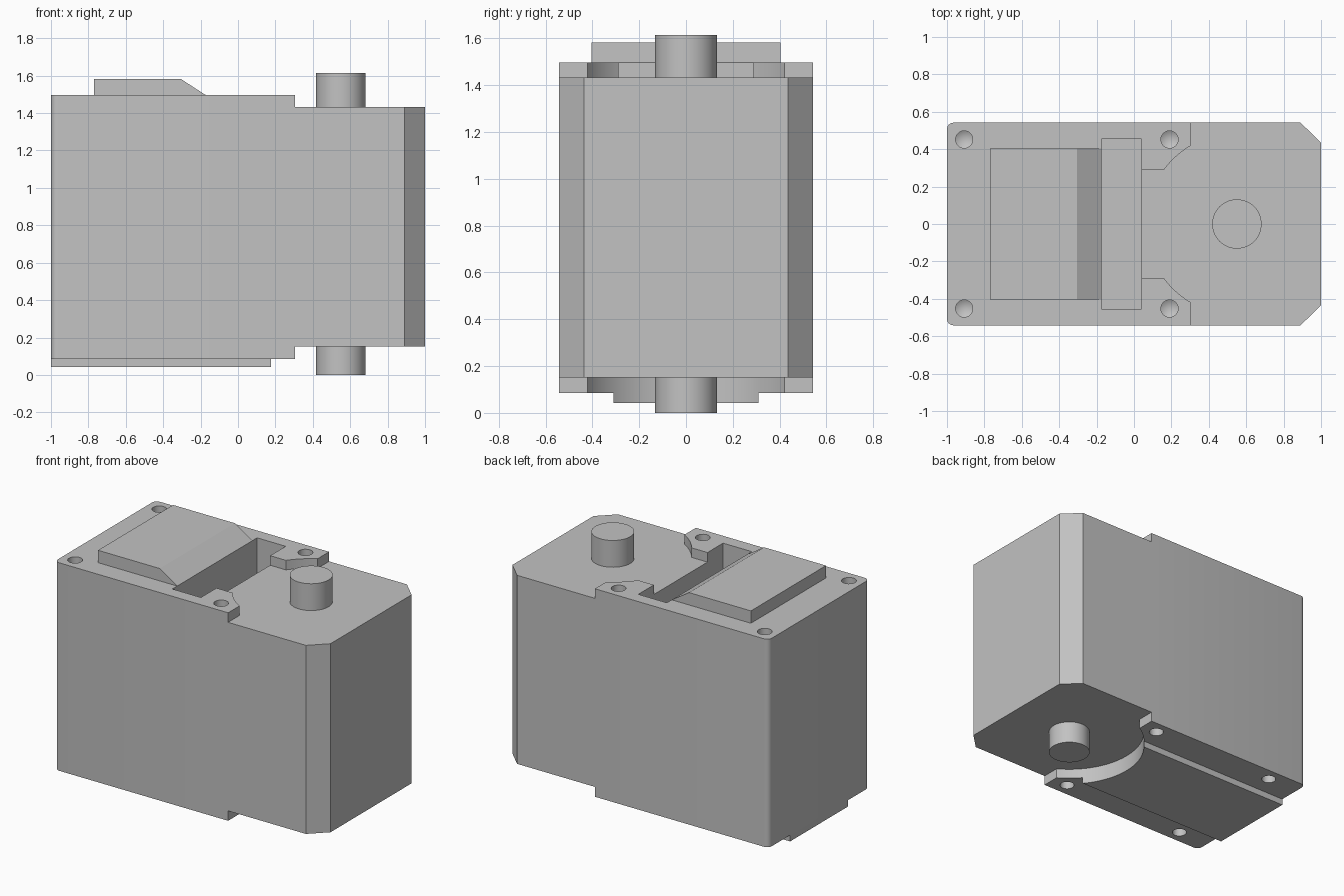
import bpy, bmesh
from math import atan2, cos, sin, tau, pi

if "Cube" in bpy.data.objects:
    bpy.data.objects.remove(bpy.data.objects["Cube"])

grey = bpy.data.materials.new("light_grey")
grey.use_nodes = True
colour = (0.54, 0.54, 0.54, 1)
grey.diffuse_color = colour
grey.node_tree.nodes["Principled BSDF"].inputs["Base Color"].default_value = colour

AXIS, RECESS = 0.55, 0.486            # shaft position, clearance radius
BOTTOM, LOW, HIGH, TOP = 0.085, 0.152, 1.433, 1.498


def finish(name, bm):
    bmesh.ops.recalc_face_normals(bm, faces=bm.faces)
    mesh = bpy.data.meshes.new(name)
    bm.to_mesh(mesh)
    bm.free()
    mesh.materials.append(grey)
    obj = bpy.data.objects.new(name, mesh)
    bpy.context.collection.objects.link(obj)
    return obj


def prism(name, points, start, depth, axis="z"):
    """Extrude an outline along z (xy outline) or y (xz outline)."""
    bm = bmesh.new()
    if axis == "z":
        coords, move = [(a, b, start) for a, b in points], (0, 0, depth)
    else:
        coords, move = [(a, start, b) for a, b in points], (0, depth, 0)
    face = bm.faces.new([bm.verts.new(c) for c in coords])
    new = bmesh.ops.extrude_face_region(bm, geom=[face])["geom"]
    bmesh.ops.translate(bm, vec=move, verts=[v for v in new if isinstance(v, bmesh.types.BMVert)])
    return finish(name, bm)


def rect(x0, x1, y):
    return [(x0, -y), (x1, -y), (x1, y), (x0, y)]


def circle(x, y, r, n):
    return [(x + r * cos(tau * i / n), y + r * sin(tau * i / n)) for i in range(n)]


def arc(a, b, n):
    return [(AXIS + RECESS * cos(a + (b - a) * i / n), RECESS * sin(a + (b - a) * i / n))
            for i in range(n + 1)]


def drill(name, x, y, z, down):
    """Blind hole cutter with a conical tip."""
    bm = bmesh.new()
    n, r = 24, 0.046
    rings = [[bm.verts.new((px, py, z + h * down)) for px, py in circle(x, y, r, n)]
             for h in (-0.1, 0.2)]
    tip = bm.verts.new((x, y, z + 0.227 * down))
    bm.faces.new(rings[0])
    for i in range(n):
        j = (i + 1) % n
        bm.faces.new((rings[0][i], rings[0][j], rings[1][j], rings[1][i]))
        bm.faces.new((rings[1][i], rings[1][j], tip))
    return finish(name, bm)


def cut(target, cutters):
    for c in cutters:
        mod = target.modifiers.new(c.name, "BOOLEAN")
        mod.operation, mod.solver, mod.object = "DIFFERENCE", "EXACT", c
    bpy.context.view_layer.update()
    graph = bpy.context.evaluated_depsgraph_get()
    mesh = bpy.data.meshes.new_from_object(target.evaluated_get(graph))
    target.modifiers.clear()
    target.data = mesh


# Case outline: rounded rear corners, chamfered front corners
half = [(1, 0.435), (0.89, 0.542)]
half += [(-0.965 + 0.035 * cos(a), 0.507 + 0.035 * sin(a))
         for a in [pi / 2 + pi / 2 * i / 4 for i in range(5)]]
outline = half + [(x, -y) for x, y in reversed(half)]
case = prism("case", outline, BOTTOM, TOP - BOTTOM)

# Cutters: round clearance below, clearance with a square throat above
edge = atan2(0.42, 0.305 - AXIS)
throat = atan2(0.288, 0.158 - AXIS)
open_end = [(1.2, -0.8), (1.2, 0.8), (0.305, 0.8)]
low_cut = prism("low_clearance_cutter", open_end + arc(edge, tau - edge, 40) + [(0.305, -0.8)],
                -0.2, LOW + 0.2)
high_cut = prism("high_clearance_cutter",
                 open_end + arc(edge, throat, 8) + [(0.04, 0.288), (0.04, -0.288)]
                 + arc(tau - throat, tau - edge, 8) + [(0.305, -0.8)], HIGH, 0.3)
slot = prism("slot_cutter", rect(-0.175, 0.04, 0.455), 1.1, 0.6)

# Screw holes in both lids
holes = []
for z, down, xs in ((TOP, -1, (-0.908, 0.19)), (BOTTOM, 1, (-0.765, 0.19))):
    for x in xs:
        for y in (-0.452, 0.452):
            holes.append(drill("screw_hole_cutter", x, y, z, down))

cut(case, [low_cut, high_cut, slot] + holes)

# Raised lid panels
ramp = prism("top_ramp", [(-0.77, TOP), (-0.175, TOP), (-0.305, 1.582), (-0.77, 1.582)],
             -0.403, 0.806, "y")
plate = prism("bottom_plate", rect(-1, 0.3, 0.31), 0.042, BOTTOM - 0.042)
cut(plate, [low_cut])

# Shafts
output_shaft = prism("output_shaft", circle(AXIS, 0, 0.132, 48), HIGH, 1.615 - HIGH)
pivot_shaft = prism("pivot_shaft", circle(AXIS, 0, 0.132, 48), 0, LOW)

for c in [low_cut, high_cut, slot] + holes:
    bpy.data.objects.remove(c)

bpy.ops.object.select_all(action="DESELECT")
for obj in (case, ramp, plate, output_shaft, pivot_shaft):
    obj.select_set(True)
bpy.context.view_layer.objects.active = case
bpy.ops.object.shade_smooth_by_angle(angle=0.5)
